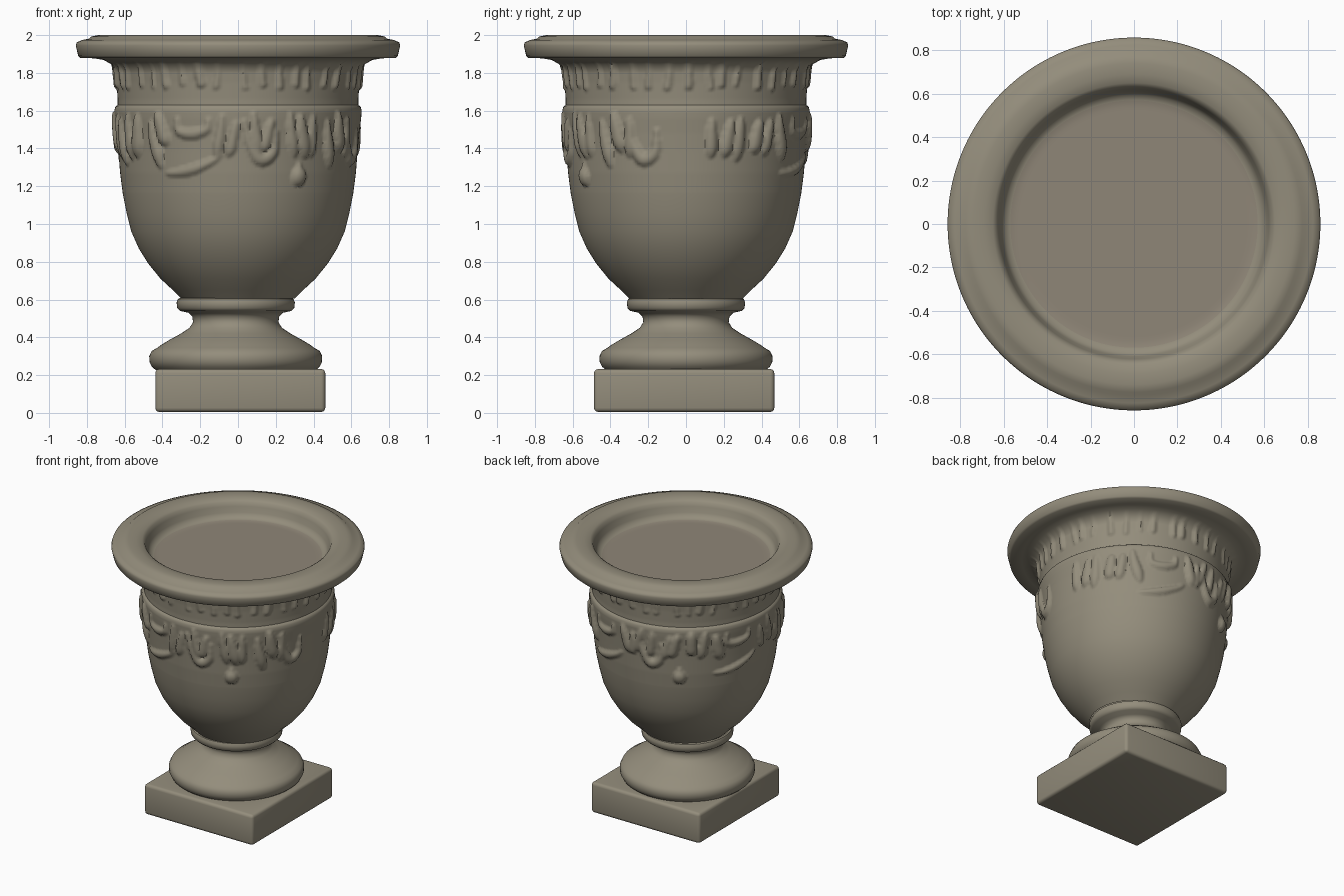
import bpy, bmesh, math, random
from mathutils import Vector
from mathutils.kdtree import KDTree

if "Cube" in bpy.data.objects:
    bpy.data.objects.remove(bpy.data.objects["Cube"])

random.seed(4)


def material(name, rgb):
    m = bpy.data.materials.new(name)
    m.diffuse_color = (*rgb, 1)
    m.use_nodes = True
    m.node_tree.nodes["Principled BSDF"].inputs["Base Color"].default_value = m.diffuse_color
    return m


STONE = material("weathered_stone", (0.295, 0.267, 0.201))
SOIL = material("basin_floor", (0.275, 0.239, 0.186))


def new_object(name, bm, angle=40):
    bmesh.ops.recalc_face_normals(bm, faces=bm.faces)
    me = bpy.data.meshes.new(name)
    bm.to_mesh(me)
    bm.free()
    me.materials.append(STONE)
    ob = bpy.data.objects.new(name, me)
    bpy.context.collection.objects.link(ob)
    bpy.ops.object.select_all(action='DESELECT')
    ob.select_set(True)
    bpy.context.view_layer.objects.active = ob
    bpy.ops.object.shade_smooth_by_angle(angle=math.radians(angle))
    return ob


def lathe(profile, seg):
    """Turn a (radius, z) profile round the vertical axis."""
    bm = bmesh.new()
    verts = [bm.verts.new((r, 0, z)) for r, z in profile]
    edges = [bm.edges.new(p) for p in zip(verts, verts[1:])]
    bmesh.ops.spin(bm, geom=verts + edges, cent=(0, 0, 0), axis=(0, 0, 1),
                   angle=2 * math.pi, steps=seg)
    bmesh.ops.remove_doubles(bm, verts=bm.verts, dist=0.0003)
    return bm


# Profiles: outer wall, flared lip, shallow basin
WALL = [(0.30, 0.605), (0.345, 0.65), (0.41, 0.71), (0.475, 0.79), (0.525, 0.87),
        (0.565, 0.96), (0.59, 1.06), (0.61, 1.16), (0.624, 1.27), (0.633, 1.38),
        (0.642, 1.48), (0.652, 1.56), (0.655, 1.60), (0.649, 1.622),
        (0.637, 1.63), (0.637, 1.66), (0.643, 1.75), (0.65, 1.81)]
LIP = [(0.67, 1.845), (0.71, 1.868), (0.76, 1.877), (0.835, 1.88), (0.846, 1.89),
       (0.853, 1.92), (0.859, 1.945), (0.853, 1.962), (0.825, 1.974), (0.79, 1.981),
       (0.775, 1.993), (0.74, 2.0), (0.69, 1.998), (0.65, 1.99), (0.633, 1.978),
       (0.622, 1.95), (0.61, 1.91), (0.595, 1.882), (0.57, 1.873), (0.54, 1.87),
       (0.52, 1.87), (0, 1.87)]


def wall_radius(z):
    for (r0, z0), (r1, z1) in zip(WALL, WALL[1:]):
        if z0 <= z <= z1:
            return r0 + (r1 - r0) * (z - z0) / (z1 - z0)
    return 0.65


def refined(profile, step=0.012):
    """Subdivide the ornamented part of the wall so it can carry relief."""
    out = [profile[0]]
    for (r0, z0), (r1, z1) in zip(profile, profile[1:]):
        n = max(1, round((z1 - z0) / step)) if z1 > 1.17 else 1
        out += [(r0 + (r1 - r0) * i / n, z0 + (z1 - z0) * i / n)
                for i in range(1, n + 1)]
    return out


def leaf(deg, top, bottom, lean, t):
    mid = (top + bottom) / 2
    return [(deg, top, t * 0.5), (deg + lean * 0.2, mid + 0.04, t * 0.85),
            (deg + lean * 0.7, mid - 0.05, t), (deg + lean, bottom, t * 0.5)]


# Relief strokes of (degrees from front, height, thickness)
strokes = []
# Hanging foliage around the shoulder, leaving room for the swags
for k in range(46):
    deg = k * 360 / 46 + random.uniform(-2, 2)
    if min(abs((deg - m + 180) % 360 - 180) for m in (-22, 82, 158, 248)) < 14:
        continue
    top = random.uniform(1.53, 1.585)
    strokes.append(leaf(deg, top, top - random.uniform(0.13, 0.23),
                        random.uniform(-5, 5), random.uniform(0.024, 0.036)))
# Ribbon scrolls above shallow swags
for m in (-22, 158, 248):
    strokes.append([(m - 8, 1.55, 0.014), (m - 7, 1.49, 0.02), (m, 1.475, 0.026),
                    (m + 7, 1.50, 0.02), (m + 8, 1.55, 0.014)])
    strokes.append([(m - 15, 1.27, 0.01), (m - 9, 1.27, 0.02), (m, 1.29, 0.024),
                    (m + 9, 1.33, 0.018), (m + 14, 1.37, 0.01)])
# Looped ribbons between the leaf clusters
for m in (8, 66, 190):
    strokes.append([(m - 5, 1.54, 0.014), (m - 2, 1.42, 0.024), (m + 3, 1.34, 0.03),
                    (m + 9, 1.38, 0.024), (m + 10, 1.50, 0.014)])
# Drop-shaped pendants
for d in (31, 211):
    strokes.append([(d, 1.32, 0.01), (d, 1.28, 0.024), (d, 1.25, 0.038), (d, 1.23, 0.03)])
# Low worn flutes on the neck
for k in range(40):
    d = k * 9 + random.uniform(-2, 2)
    strokes.append(leaf(d, 1.82, random.uniform(1.73, 1.77),
                        random.uniform(-3, 3), random.uniform(0.012, 0.022)))


def spline(a, b, c, d, u):
    return [0.5 * (2 * q + (r - p) * u + (2 * p - 5 * q + 4 * r - s) * u * u
                   + (3 * q - p - 3 * r + s) * u ** 3)
            for p, q, r, s in zip(a, b, c, d)]


samples = []
for pts in strokes:
    ext = [pts[0]] + pts + [pts[-1]]
    for i in range(len(pts) - 1):
        for j in range(8):
            deg, z, t = spline(*ext[i:i + 4], j / 8)
            a, r = math.radians(deg), wall_radius(z)
            samples.append((Vector((r * math.sin(a), -r * math.cos(a), z)), t))
tree = KDTree(len(samples))
for i, (co, t) in enumerate(samples):
    tree.insert(co, i)
tree.balance()

# Urn bowl with the relief raised from its wall
bm = lathe(refined(WALL) + LIP, 320)
for v in bm.verts:
    if 1.17 < v.co.z < 1.86 and v.co.xy.length > 0.605:
        h = 0
        for co, i, dist in tree.find_range(v.co, 0.05):
            t = samples[i][1]
            h = max(h, 0.85 * t * math.sqrt(max(0, 1 - (dist / (1.15 * t)) ** 2)))
        v.co += Vector((v.co.x, v.co.y, 0)).normalized() * h
bowl = new_object("urn_bowl", bm, 50)
bowl.data.materials.append(SOIL)
for f in bowl.data.polygons:
    c = f.center
    if 1.86 < c.z < 1.88 and c.xy.length < 0.58:
        f.material_index = 1

# Pedestal: base roll, waisted stem and collar
FOOT = [(0.425, 0.228), (0.445, 0.245), (0.457, 0.27), (0.458, 0.30), (0.445, 0.328),
        (0.415, 0.345), (0.395, 0.36), (0.35, 0.387), (0.29, 0.42), (0.245, 0.45),
        (0.226, 0.48), (0.23, 0.51), (0.25, 0.53), (0.295, 0.54), (0.31, 0.555),
        (0.313, 0.585), (0.306, 0.603), (0.295, 0.608)]
bm = lathe(FOOT, 96)
bmesh.ops.translate(bm, verts=bm.verts, vec=(-0.012, 0, 0))
new_object("pedestal_foot", bm)

# Square plinth with worn edges, opened under the foot
bm = bmesh.new()
bmesh.ops.create_cube(bm, size=1)
bmesh.ops.scale(bm, verts=bm.verts, vec=(0.90, 0.955, 0.227))
bmesh.ops.translate(bm, verts=bm.verts, vec=(0.012, -0.01, 0.1185))
bmesh.ops.bevel(bm, geom=bm.edges[:], offset=0.022, segments=3, profile=0.5,
                affect='EDGES')
top = max(bm.faces, key=lambda f: f.calc_center_median().z)
rim = list(top.edges)
bmesh.ops.delete(bm, geom=[top], context='FACES_ONLY')
ring = bmesh.ops.create_circle(bm, segments=48, radius=0.40)["verts"]
bmesh.ops.translate(bm, verts=ring, vec=(-0.012, 0, 0.232))
hole = list({e for v in ring for e in v.link_edges})
bmesh.ops.triangle_fill(bm, edges=rim + hole, use_beauty=True, normal=(0, 0, 1))
new_object("square_plinth", bm, 35)
